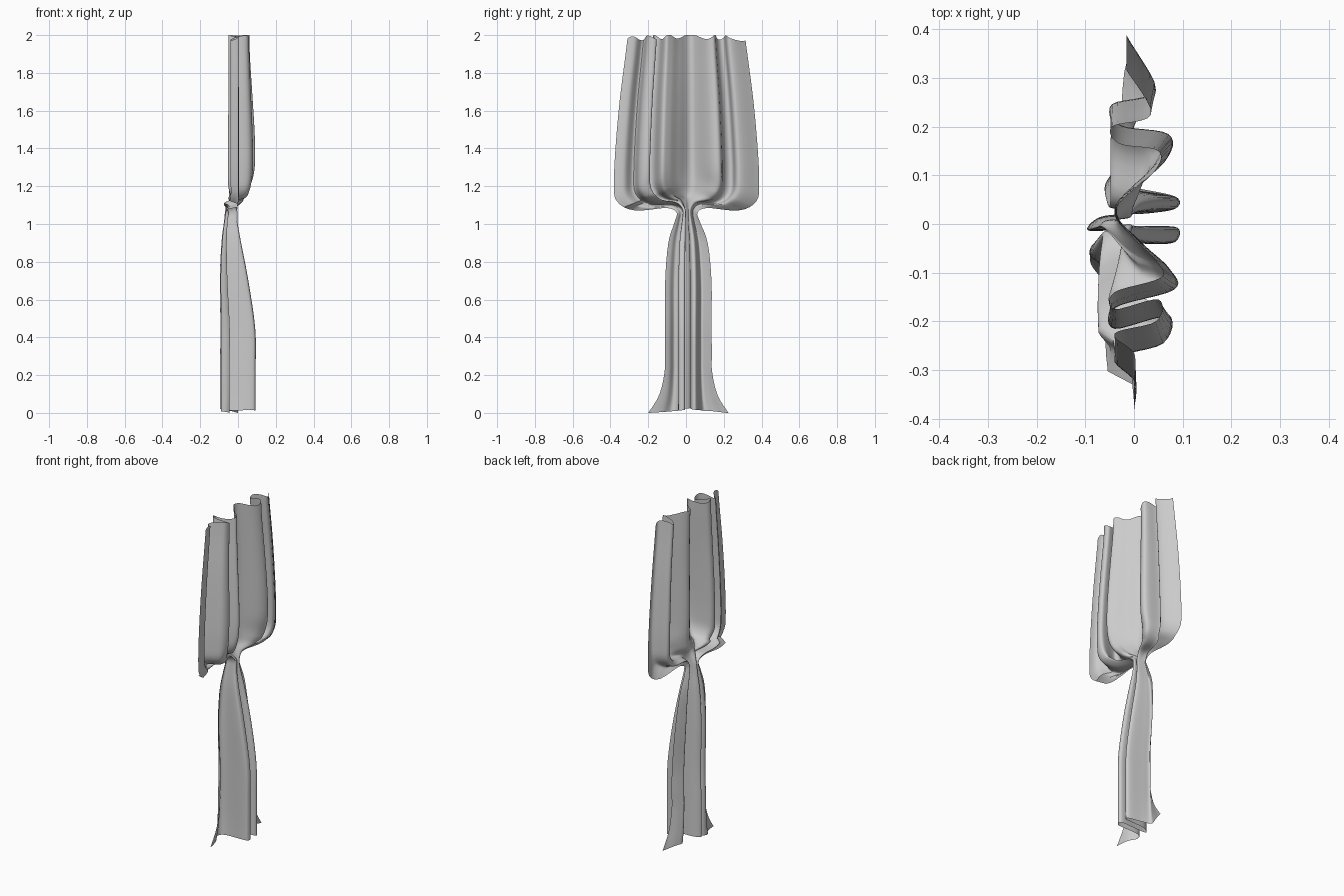
import bpy, bmesh, math

if "Cube" in bpy.data.objects:
    bpy.data.objects.remove(bpy.data.objects["Cube"])

# Fold cross-sections (y, x) of the hanging skirt and of the full upper part
LOW = [(-.11, -.045), (-.085, -.06), (-.06, -.09), (-.035, -.06), (-.04, .06), (-.03, .09),
       (-.005, .08), (-.012, -.03), (-.012, -.095), (.015, -.06), (.022, .03), (.032, .085),
       (.055, .085), (.07, 0), (.08, -.045), (.105, -.03), (.135, 0)]
TOP = [(-.31, 0), (-.265, 0), (-.225, -.04), (-.2, .045), (-.155, .05), (-.175, -.04),
       (-.14, -.04), (-.11, .055), (-.075, .045), (-.03, 0), (.03, -.04), (.105, .04),
       (.15, .05), (.165, -.03), (.2, -.045), (.225, .035), (.315, -.015)]

# Stations up the cloth: blend to TOP, y scale, x scale, x offset, z at edges, z at centre, end flare
STATIONS = [
    (0, 1.0, 1.0, 0, .0, .025, .09),
    (0, 1.0, 1.0, 0, .10, .11, .03),
    (0, 1.0, 1.0, 0, .25, .25, 0),
    (0, 1.0, .97, 0, .45, .45, 0),
    (0, 1.0, .80, -.02, .70, .70, 0),
    (0, .85, .55, -.035, .90, .90, 0),
    (0, .55, .38, -.038, 1.01, 1.01, 0),
    (0, .45, .33, -.035, 1.06, 1.08, 0),
    (.4, .55, .40, -.03, 1.085, 1.13, 0),
    (.8, 1.0, .70, -.015, 1.072, 1.17, 0),
    (1, 1.18, 1.0, .005, 1.12, 1.23, 0),
    (1, 1.23, 1.35, .015, 1.22, 1.33, 0),
    (1, 1.20, 1.35, .015, 1.42, 1.48, 0),
    (1, 1.13, 1.15, .01, 1.66, 1.70, 0),
    (1, 1.04, 1.0, .003, 1.88, 1.89, 0),
    (1, 1.0, 1.0, 0, 1.98, 1.995, 0),
]


def spline(pts, steps):
    """Catmull-Rom resampling of a list of tuples."""
    out, n = [], len(pts)
    for i in range(n - 1):
        a, b, c, d = pts[max(i - 1, 0)], pts[i], pts[i + 1], pts[min(i + 2, n - 1)]
        for s in range(steps):
            t = s / steps
            out.append(tuple(.5 * (2 * q + (r - p) * t + (2 * p - 5 * q + 4 * r - w) * t * t
                                   + (3 * q - p - 3 * r + w) * t ** 3)
                             for p, q, r, w in zip(a, b, c, d)))
    out.append(tuple(pts[-1]))
    return out


low, top = spline(LOW, 6), spline(TOP, 6)
rows = spline(STATIONS, 4)
n = len(low)

# Gathered curtain cloth: one pleated sheet
bm = bmesh.new()
grid = []
for k, (w, sy, sx, ox, ze, zc, flare) in enumerate(rows):
    line = []
    for i in range(n):
        u = 2 * i / (n - 1) - 1
        t = min(1, abs(top[i][0]) / .31) ** 1.3
        # upper folds swell most near the middle of the cloth
        swell = 1 - w * t
        if w > .9:
            sxe, oxe = 1 + (sx - 1) * swell, ox * swell
        else:
            sxe, oxe = sx, ox - .045 * w * t * (u < 0)
        y = (low[i][0] * (1 - w) + top[i][0] * w) * sy + math.copysign(flare * abs(u) ** 6, u)
        x = (low[i][1] * (1 - w) + top[i][1] * w) * sxe + oxe
        z = ze * t + zc * (1 - t)
        # uneven upper hem
        z += .012 * math.sin(i * .45) * max(0, (k - len(rows) + 5) / 4)
        line.append(bm.verts.new((x, y, max(0, min(2, z)))))
    grid.append(line)
for r0, r1 in zip(grid, grid[1:]):
    for i in range(n - 1):
        bm.faces.new((r0[i], r0[i + 1], r1[i + 1], r1[i]))
me = bpy.data.meshes.new("curtain")
bm.to_mesh(me)
bm.free()
curtain = bpy.data.objects.new("curtain", me)
bpy.context.collection.objects.link(curtain)
bpy.context.view_layer.objects.active = curtain
curtain.select_set(True)
bpy.ops.object.shade_smooth_by_angle(angle=math.radians(50))
